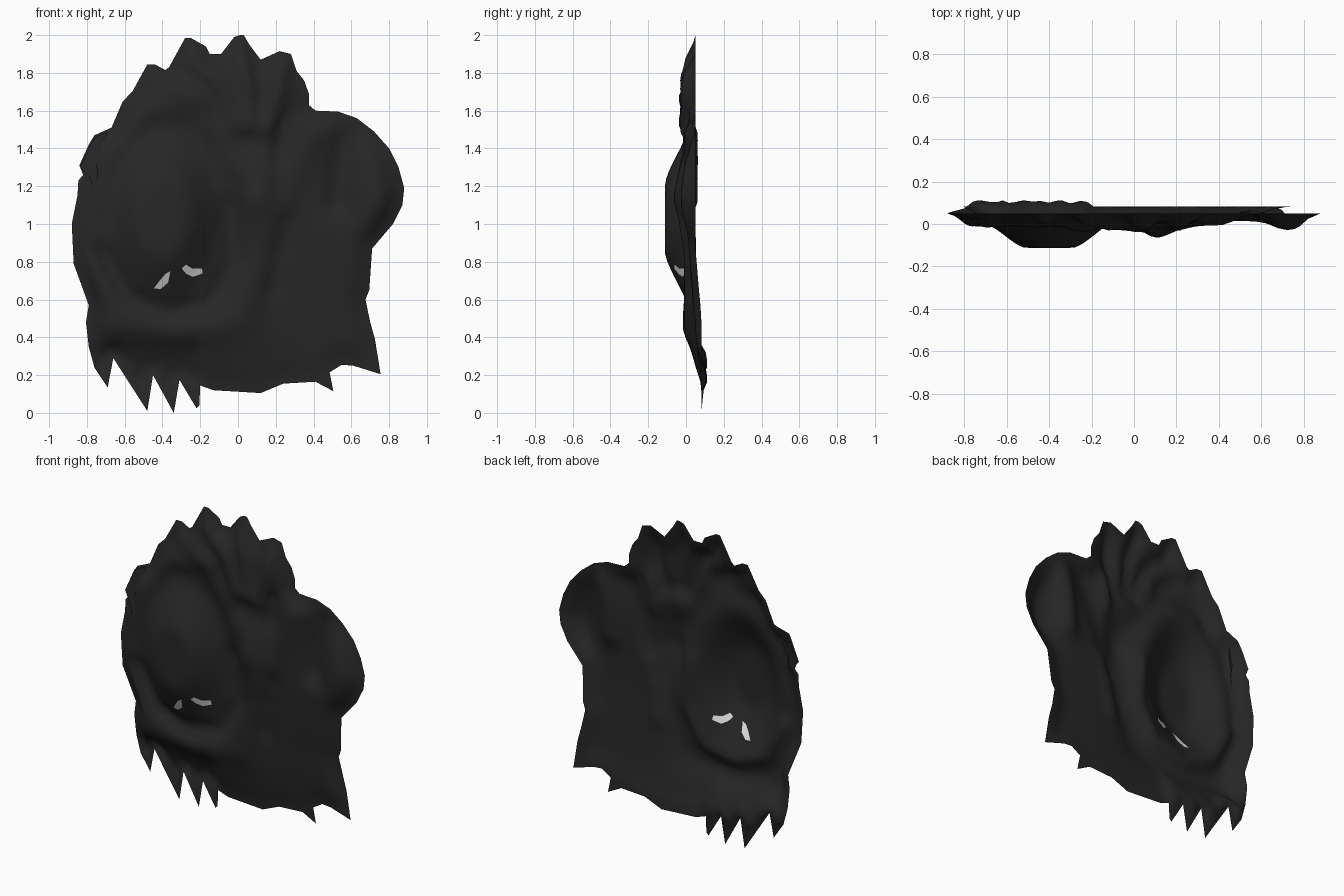
import bpy, math
from mathutils import Vector as V
from mathutils.geometry import delaunay_2d_cdt, intersect_point_line

def material(name, c):
    m = bpy.data.materials.new(name)
    m.diffuse_color = (c, c, c, 1)
    return m

DARK = material("charcoal cloth", 0.02)
LIGHT = material("pale grey eyes", 0.78)

# Outline of the sheet seen from the front (x, z), clockwise from the top
OUTLINE = [V(p) for p in [
    (.01, 2), (.03, 2), (.06, 1.95), (.12, 1.87), (.22, 1.915), (.28, 1.9), (.31, 1.81),
    (.35, 1.76), (.375, 1.69), (.375, 1.63), (.41, 1.6), (.53, 1.595), (.63, 1.56), (.72, 1.49),
    (.8, 1.4), (.85, 1.3), (.88, 1.19), (.87, 1.1), (.82, 1), (.71, .87), (.695, .65),
    (.675, .6), (.7, .48), (.725, .39), (.755, .205), (.61, .25), (.55, .255), (.485, .215),
    (.505, .115), (.41, .165), (.24, .155), (.12, .105), (-.13, .12), (-.2, .145), (-.205, .04),
    (-.22, .025), (-.31, .175), (-.34, .0), (-.45, .2), (-.48, .01), (-.66, .29), (-.69, .135),
    (-.76, .24), (-.79, .35), (-.805, .48), (-.79, .57), (-.87, .79), (-.88, 1), (-.85, 1.15),
    (-.845, 1.23), (-.82, 1.26), (-.84, 1.31), (-.79, 1.42), (-.76, 1.47), (-.67, 1.51),
    (-.61, 1.65), (-.56, 1.7), (-.48, 1.845), (-.44, 1.845), (-.385, 1.815), (-.365, 1.83),
    (-.28, 1.985), (-.25, 1.985), (-.17, 1.94), (-.15, 1.9), (-.09, 1.9), (-.02, 1.99)]][::-1]

EYES = [[V(p) for p in e] for e in (
    [(-.445, .66), (-.41, .655), (-.37, .69), (-.358, .75), (-.385, .735), (-.415, .7)],
    [(-.298, .765), (-.275, .785), (-.24, .763), (-.19, .765), (-.188, .738), (-.24, .72), (-.275, .737)])]

# Cloth folds: path, half width, height towards the front
FOLDS = [
    ([(-.8, .95), (-.76, .72), (-.6, .5), (-.3, .42), (0, .5), (.14, .8), (.11, 1.1)], .095, .03),
    ([(-.78, 1.1), (-.68, 1.38), (-.5, 1.6), (-.25, 1.64), (-.08, 1.45), (.0, 1.3)], .07, .03),
    ([(.0, 1.52), (-.08, 1.72), (-.27, 1.95)], .05, .045),
    ([(.07, 1.52), (.05, 1.7), (.02, 1.97)], .04, .045),
    ([(.15, 1.5), (.2, 1.65), (.25, 1.88)], .045, .045),
    ([(-.2, 1.66), (-.46, 1.8)], .05, .03),
    ([(.4, 1.5), (.3, 1.25), (.2, .95)], .06, .022),
    ([(.58, 1.48), (.54, 1.3), (.53, 1.12)], .07, -.05),
    ([(.24, 1.55), (.22, 1.35)], .03, -.03),
    ([(.24, 1.0), (.18, .65)], .05, -.025),
    ([(-.72, .85), (-.6, .62), (-.38, .53), (-.15, .57), (-.02, .8), (-.04, 1.1)], .045, -.035)]

def seg_dist(p, a, b):
    q, t = intersect_point_line(p, a, b)
    return (p - (a if t < 0 else b if t > 1 else q.to_2d())).length

def path_dist(p, pts):
    return min(seg_dist(p, a, b) for a, b in zip(pts, pts[1:]))

def inside(p, poly):
    hit = False
    for a, b in zip(poly, poly[1:] + poly[:1]):
        if (a.y > p.y) != (b.y > p.y) and p.x < (b.x - a.x) * (p.y - a.y) / (b.y - a.y) + a.x:
            hit = not hit
    return hit

def smooth(t):
    t = min(max(t, 0), 1)
    return t * t * (3 - 2 * t)

def gauss(p, x, z, rx, rz):
    return math.exp(-((p.x - x) / rx) ** 2 - ((p.y - z) / rz) ** 2)

CLOSED = OUTLINE + OUTLINE[:1]
PATHS = [([V(q) for q in path], w, h) for path, w, h in FOLDS]

def depth(p):
    """Front-to-back position of the cloth at p = (x, z)."""
    x, z = p
    rim = .05 + .032 * smooth((.9 - z) / .45)
    y = .014 + .04 * smooth((1 - z) / .7) * smooth((x + .1) / .5)
    for path, w, h in PATHS:
        y -= h * math.exp(-(path_dist(p, path) / w) ** 2)
    y -= .06 * gauss(p, .11, 1.2, .11, .18)                      # knot of the folds
    y -= .042 * gauss(p, .73, 1.13, .11, .22)                    # side lobe
    r = math.hypot((x + .4) / .31, (z - 1.03) / .48)             # face
    y -= .13 * smooth((1.08 - r) / .78)
    y = max(y, -.112)
    k = smooth(path_dist(p, CLOSED) / .12) * (1 - .85 * smooth((.45 - z) / .35))
    flute = .035 * smooth((.45 - z) / .15) * smooth((-.17 - x) / .06) * smooth(k * 12)
    return rim * (1 - k) + y * k + flute

# Grid points inside the outline, joined to the outline and eye borders
STEP = .04
pts, faces = [], []
for loop in [OUTLINE] + EYES:
    faces.append(list(range(len(pts), len(pts) + len(loop))))
    pts += loop
for j in range(51):
    for i in range(-23, 24):
        p = V(((i + .5 * (j % 2)) * STEP, j * STEP))
        if inside(p, OUTLINE) and path_dist(p, CLOSED) > .018:
            pts.append(p)
co, _, tris, *_ = delaunay_2d_cdt(pts, [], faces, 1, 1e-5)

def sheet(name, verts, polys):
    me = bpy.data.meshes.new(name)
    me.from_pydata(verts, [], polys)
    me.materials.append(DARK)
    me.materials.append(LIGHT)
    ob = bpy.data.objects.new(name, me)
    bpy.context.collection.objects.link(ob)
    me.shade_smooth()
    return me

cloth = sheet("hooded_relief", [(p.x, depth(p), p.y) for p in co], tris)
for f in cloth.polygons:                                         # eyes
    c = V((f.center.x, f.center.z))
    f.material_index = int(any(inside(c, e) for e in EYES))

# Small loose flap on the hood's side
sheet("hood_flap", [(-.835, .03, 1.3), (-.785, .0, 1.25), (-.75, -.005, 1.15), (-.735, .01, 1.3),
                    (-.69, .035, 1.49), (-.76, .02, 1.46)], [(0, 1, 5), (1, 2, 3), (1, 3, 4, 5)])
